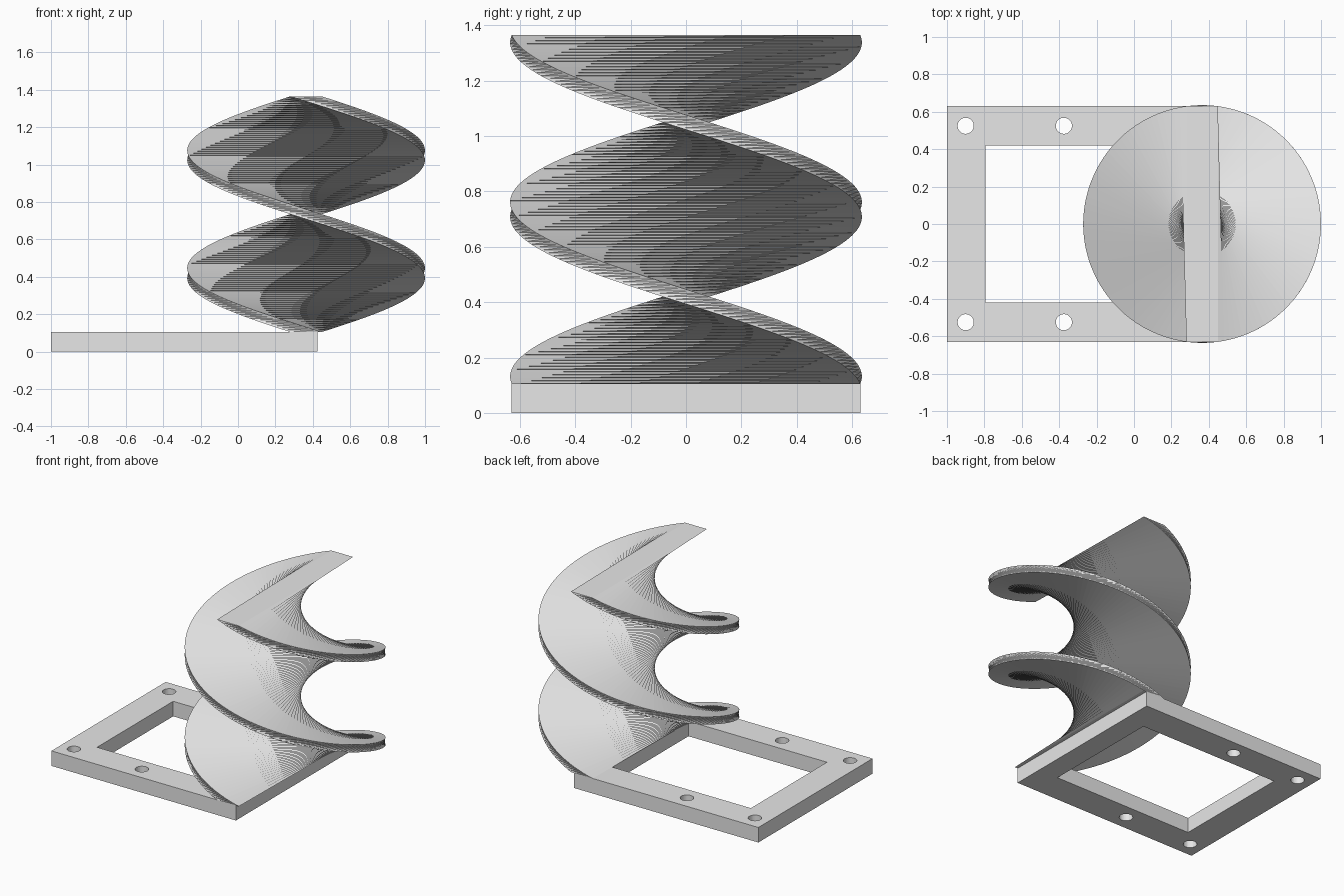
import bpy, bmesh, math
from mathutils import Vector, Matrix

cube = bpy.data.objects.get("Cube")
if cube:
    bpy.data.objects.remove(cube, do_unlink=True)

grey = bpy.data.materials.new("light_grey")
grey.use_nodes = True
tone = (0.8, 0.8, 0.8, 1)
grey.diffuse_color = tone
grey.node_tree.nodes["Principled BSDF"].inputs["Base Color"].default_value = tone

BASE_H = 0.105          # plate thickness
HALF = 0.63             # half depth of plate and blade
ARM = 0.42              # inner side of the plate arms
CENTRE = 0.364          # screw axis
END = 0.425             # open end of the plate


def add_object(name, bm):
    bmesh.ops.recalc_face_normals(bm, faces=bm.faces)
    mesh = bpy.data.meshes.new(name)
    bm.to_mesh(mesh)
    bm.free()
    obj = bpy.data.objects.new(name, mesh)
    bpy.context.collection.objects.link(obj)
    mesh.materials.append(grey)
    return obj


def prism(name, outline, height):
    bm = bmesh.new()
    face = bm.faces.new([bm.verts.new((x, y, 0)) for x, y in outline])
    top = bmesh.ops.extrude_face_region(bm, geom=[face])["geom"]
    bmesh.ops.translate(bm, vec=(0, 0, height),
                        verts=[v for v in top if isinstance(v, bmesh.types.BMVert)])
    return add_object(name, bm)


# U-shaped mounting plate
plate = prism("mounting_plate", [
    (-1, -HALF), (END, -HALF), (END, -ARM), (-0.795, -ARM),
    (-0.795, ARM), (END, ARM), (END, HALF), (-1, HALF)], BASE_H)

# Cross bar closing the plate under the screw
prism("cross_bar", [(0.275, -ARM), (END, -ARM), (END, ARM), (0.275, ARM)], BASE_H)

# Four screw holes
bm = bmesh.new()
for x in (-0.9, -0.375):
    for y in (-0.525, 0.525):
        bmesh.ops.create_cone(bm, cap_ends=True, segments=32, radius1=0.043,
                              radius2=0.043, depth=1,
                              matrix=Matrix.Translation((x, y, 0)))
cutter = add_object("hole_cutter", bm)
cutter.hide_render = True
cut = plate.modifiers.new("holes", "BOOLEAN")
cut.object = cutter
cut.solver = "EXACT"
bpy.context.view_layer.objects.active = plate
bpy.ops.object.modifier_apply(modifier=cut.name)
bpy.data.objects.remove(cutter, do_unlink=True)

# Flat blade twisted one full clockwise turn on its way up
SLICES = 120
RISE = 1.26
HALF_W = 0.084
bm = bmesh.new()
rings = []
for i in range(SLICES + 1):
    t = i / SLICES
    turn = Matrix.Rotation(-math.tau * t, 3, "Z")
    origin = Vector((CENTRE, 0, BASE_H + RISE * t))
    rings.append([bm.verts.new(origin + turn @ Vector((sx * HALF_W, sy * HALF, 0)))
                  for sx, sy in ((-1, -1), (1, -1), (1, 1), (-1, 1))])
bm.faces.new(rings[0])
bm.faces.new(rings[-1])
for low, high in zip(rings, rings[1:]):
    for k in range(4):
        a, b = low[k], low[(k + 1) % 4]
        d, c = high[k], high[(k + 1) % 4]
        # split each strip along its shorter diagonal
        if (a.co - c.co).length < (b.co - d.co).length:
            triangles = ((a, b, c), (a, c, d))
        else:
            triangles = ((a, b, d), (b, c, d))
        for tri in triangles:
            bm.faces.new(tri)
add_object("twisted_blade", bm)
